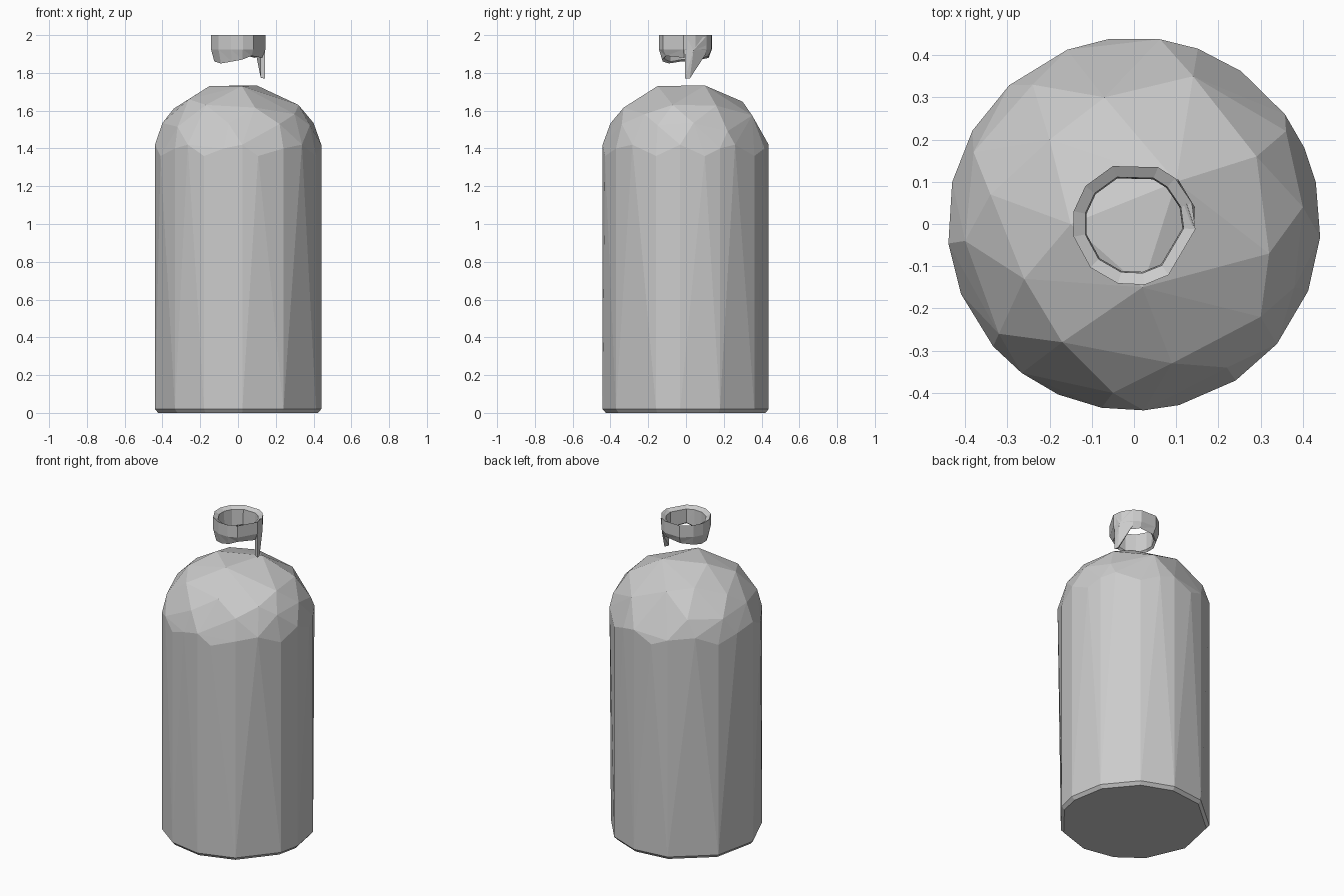
import bpy, bmesh, math

if "Cube" in bpy.data.objects:
    bpy.data.objects.remove(bpy.data.objects["Cube"], do_unlink=True)

grey = bpy.data.materials.new("plain_grey")
grey.use_nodes = True
colour = (0.6, 0.6, 0.6, 1)
grey.diffuse_color = colour
grey.node_tree.nodes["Principled BSDF"].inputs["Base Color"].default_value = colour

RADIUS = 0.442


def finish(name, bm):
    bmesh.ops.recalc_face_normals(bm, faces=bm.faces)
    mesh = bpy.data.meshes.new(name)
    bm.to_mesh(mesh)
    bm.free()
    mesh.materials.append(grey)
    obj = bpy.data.objects.new(name, mesh)
    bpy.context.collection.objects.link(obj)
    return obj


def dome_height(x, y):
    return 1.38 + 0.373 * math.sqrt(max(0, 1 - (x * x + y * y) / RADIUS ** 2))


# Bottle: faceted hull of a base, a staggered shoulder and an uneven dome
bm = bmesh.new()
rim_angles = [-4, 13, 24, 36, 55, 70, 82, 98, 111, 132, 150, 167, 186,
              202, 221, 233, 246, 260, 273, 284, 303, 320, 339]
for i, deg in enumerate(rim_angles):
    a = math.radians(deg)
    c, s = math.cos(a), math.sin(a)
    bm.verts.new((RADIUS * c, RADIUS * s, (1.42, 1.36, 1.40)[i % 3]))
    if i % 2 == 0:
        bm.verts.new((RADIUS * c, RADIUS * s, 0.02))
        bm.verts.new((0.425 * c, 0.425 * s, 0))

dome_points = [(-0.15, 0.0), (-0.2, 0.2), (-0.07, 0.3), (0.1, 0.1),
               (0.02, -0.15), (-0.17, -0.28), (0.09, -0.33), (0.3, -0.22),
               (0.32, -0.07), (0.29, 0.16), (-0.34, 0.07), (-0.26, -0.13),
               (0.14, 0.35), (-0.38, 0.17), (-0.4, -0.04), (0.36, 0.22),
               (0.4, 0.04), (-0.24, 0.33), (0.22, -0.34), (-0.32, -0.26),
               (-0.05, -0.4), (0.38, -0.15)]
for x, y in dome_points:
    bm.verts.new((x, y, dome_height(x, y)))
bmesh.ops.convex_hull(bm, input=bm.verts)
finish("bottle", bm)

# Collar: thin faceted ring with an uneven lower edge
# each entry: angle, height of lower edge
collar = [(-5, 1.88), (20, 1.89), (48, 1.88), (67, 1.89), (110, 1.88),
          (142, 1.87), (168, 1.86), (192, 1.86), (225, 1.85),
          (255, 1.86), (280, 1.87), (304, 1.89)]
bm = bmesh.new()
rings = []
for deg, low in collar:
    a = math.radians(deg)
    section = [(0.118, 1.985), (0.146, 2.0), (0.146, 1.925),
               (0.128, low), (0.115, low + 0.01)]
    rings.append([bm.verts.new((r * math.cos(a), r * math.sin(a), z))
                  for r, z in section])
for i, ring in enumerate(rings):
    after = rings[(i + 1) % len(rings)]
    for j in range(len(ring)):
        k = (j + 1) % len(ring)
        quad = bm.faces.new((ring[j], after[j], after[k], ring[k]))
bmesh.ops.triangulate(bm, faces=bm.faces)
finish("collar", bm)

# Torn tab: tapered wedge hanging from the collar's left side
bm = bmesh.new()
for p in [(0.142, -0.005, 2.0), (0.105, 0.105, 1.99), (0.118, 0, 1.98),
          (0.142, -0.005, 1.77), (0.12, 0.0, 1.775), (0.138, 0.02, 1.77),
          (0.095, 0.105, 1.9), (0.144, 0.04, 1.92)]:
    bm.verts.new(p)
bmesh.ops.convex_hull(bm, input=bm.verts)
finish("collar_tab", bm)
